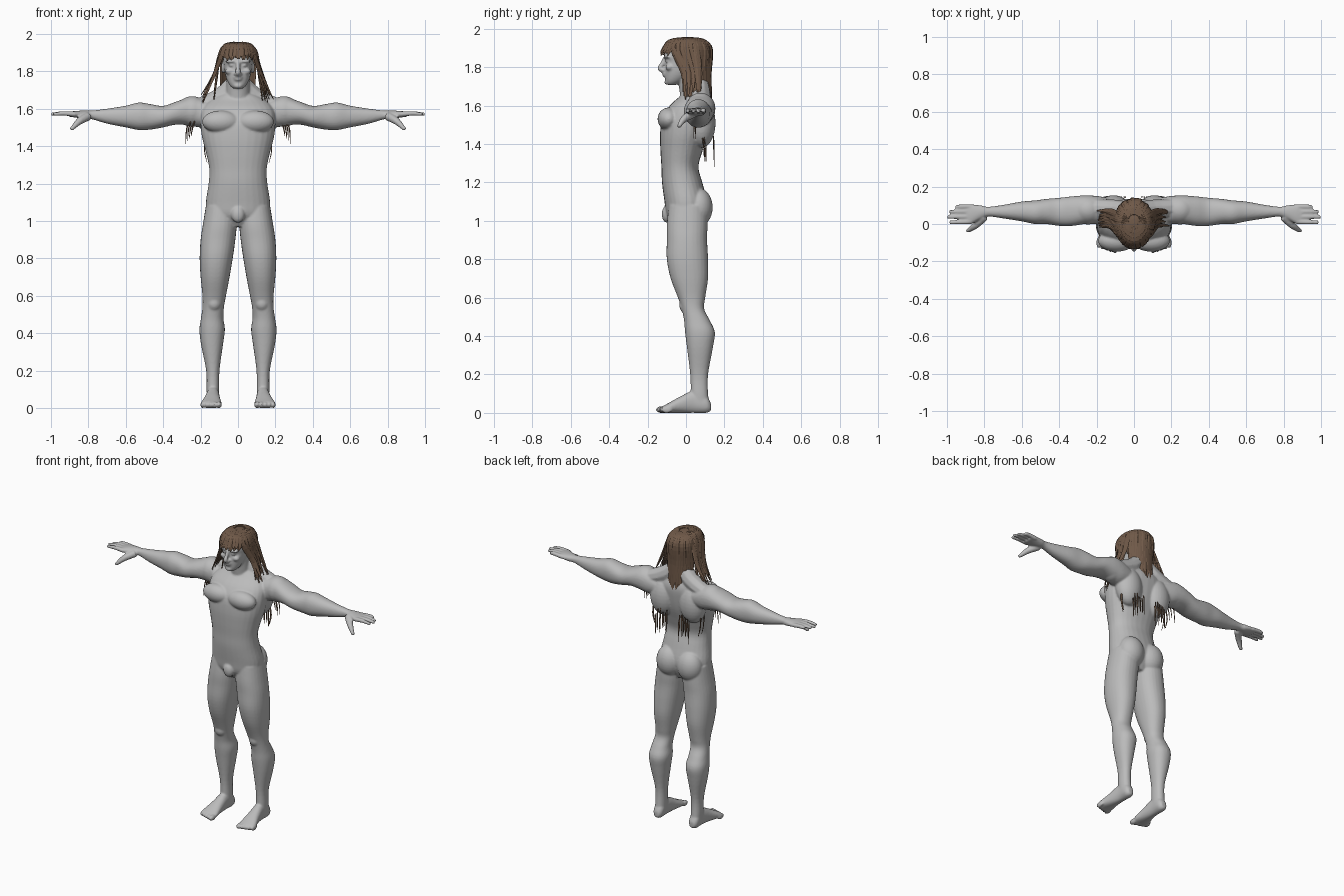
import bpy, bmesh, math, random
from mathutils import Vector, Matrix

random.seed(4)
default_cube = bpy.data.objects.get("Cube")
if default_cube:
    bpy.data.objects.remove(default_cube, do_unlink=True)


def material(name, colour):
    mat = bpy.data.materials.new(name)
    mat.use_nodes = True
    mat.diffuse_color = colour
    mat.node_tree.nodes["Principled BSDF"].inputs["Base Color"].default_value = colour
    return mat


def resample(rows, steps):
    """Catmull-Rom interpolation through rows of numbers."""
    result = []
    for i in range(len(rows) - 1):
        before, start = rows[max(i - 1, 0)], rows[i]
        end, after = rows[i + 1], rows[min(i + 2, len(rows) - 1)]
        for s in range(steps):
            t = s / steps
            result.append([b + t / 2 * (c - a + t * (2 * a - 5 * b + 4 * c - d + t * (3 * (b - c) + d - a)))
                           for a, b, c, d in zip(before, start, end, after)])
    return result + [list(rows[-1])]


def skin_rings(bm, rings):
    """Joins rings of points into a closed surface."""
    loops = [[bm.verts.new(p) for p in ring] for ring in rings]
    count = len(loops[0])
    for low, high in zip(loops, loops[1:]):
        for i in range(count):
            j = (i + 1) % count
            bm.faces.new((low[i], low[j], high[j], high[i]))
    bm.faces.new(loops[0][::-1])
    bm.faces.new(loops[-1])


def loft(bm, axis, rows, power=2.2, sides=28):
    """Rows hold a position on the axis and the limits on the other two axes."""
    rings = []
    for pos, a0, a1, b0, b1 in resample(rows, 4):
        ring = []
        for k in range(sides):
            angle = math.tau * k / sides
            c, s = math.cos(angle), math.sin(angle)
            u = (a0 + a1) / 2 + (a1 - a0) / 2 * math.copysign(abs(c) ** (2 / power), c)
            v = (b0 + b1) / 2 + (b1 - b0) / 2 * math.copysign(abs(s) ** (2 / power), s)
            ring.append({"x": (pos, u, v), "y": (u, pos, v), "z": (u, v, pos)}[axis])
        rings.append(ring)
    skin_rings(bm, rings)


def tube(bm, points, radii, out=(0, 0, 1), flat=1.0, sides=10, steps=3):
    """Tapered tube along a path, flattened in the out direction."""
    path = resample([(*p, r) for p, r in zip(points, radii)], steps)
    rings = []
    for i, (x, y, z, r) in enumerate(path):
        tangent = Vector(path[min(i + 1, len(path) - 1)][:3]) - Vector(path[max(i - 1, 0)][:3])
        tangent.normalize()
        side = tangent.cross(Vector(out)).normalized()
        up = side.cross(tangent)
        rings.append([Vector((x, y, z)) + r * (math.cos(math.tau * k / sides) * side
                      + flat * math.sin(math.tau * k / sides) * up) for k in range(sides)])
    skin_rings(bm, rings)


def ball(bm, centre, radii):
    bmesh.ops.create_uvsphere(bm, u_segments=28, v_segments=16, radius=1,
                              matrix=Matrix.Translation(centre) @ Matrix.Diagonal((*radii, 1)))


def finish(bm, name, mat):
    bmesh.ops.recalc_face_normals(bm, faces=bm.faces)
    mesh = bpy.data.meshes.new(name)
    bm.to_mesh(mesh)
    bm.free()
    mesh.materials.append(mat)
    obj = bpy.data.objects.new(name, mesh)
    bpy.context.collection.objects.link(obj)
    return obj


skin = material("grey skin", (0.5, 0.5, 0.5, 1))
brown = material("brown hair", (0.16, 0.1, 0.065, 1))
body = bmesh.new()

# Torso: height, half width, front, back
trunk = [(.97, .14, -.06, .07), (1.03, .165, -.1, .1), (1.1, .172, -.112, .11),
         (1.2, .157, -.125, .085), (1.28, .154, -.128, .065), (1.36, .17, -.133, .085),
         (1.45, .193, -.135, .115), (1.53, .2, -.125, .13), (1.6, .19, -.085, .135),
         (1.65, .14, -.03, .12), (1.68, .08, -.01, .1)]
loft(body, "z", [(z, -w, w, f, b) for z, w, f, b in trunk])
ball(body, (.092, -.09, 1.53), (.1, .058, .06))      # chest muscle
ball(body, (.11, .08, 1.51), (.09, .074, .13))       # shoulder blade
ball(body, (.077, .065, 1.07), (.085, .074, .1))     # buttock
ball(body, (0, -.1, 1.035), (.036, .026, .045))      # groin
ball(body, (.245, .075, 1.585), (.085, .078, .082))  # shoulder
tube(body, [(.01, .06, 1.74), (.09, .075, 1.66), (.2, .085, 1.61)], [.05, .055, .05])

# Leg: height, inner, outer, front, back
loft(body, "z", [(1.08, .01, .172, -.09, .11), (.98, .007, .188, -.1, .112), (.9, .014, .2, -.1, .11),
                 (.8, .028, .205, -.1, .115), (.7, .045, .2, -.08, .115), (.6, .064, .19, -.042, .1),
                 (.54, .075, .19, -.022, .095), (.48, .078, .198, -.01, .125), (.42, .07, .206, -.005, .15),
                 (.34, .08, .198, .005, .14), (.2, .099, .17, .022, .115), (.1, .1, .168, .025, .115),
                 (.05, .1, .166, .03, .122)])
ball(body, (.128, .005, .56), (.04, .04, .045))      # kneecap

# Foot and toes
loft(body, "y", [(.13, .115, .15, .012, .05), (.105, .1, .166, 0, .09), (.04, .1, .167, 0, .115),
                 (-.03, .095, .18, 0, .085), (-.09, .088, .198, 0, .052), (-.12, .09, .198, 0, .036)])
for i in range(5):
    ball(body, (.102 + .022 * i, -.128 + .007 * i, .017), (.015 - .001 * i, .03, .018))

# Arm: distance out, front, back, bottom, top
loft(body, "x", [(.14, .0, .14, 1.51, 1.63), (.2, .0, .15, 1.5, 1.655), (.26, .0, .153, 1.51, 1.66),
                 (.33, -.01, .148, 1.515, 1.638), (.4, -.01, .14, 1.5, 1.615), (.47, .0, .134, 1.488, 1.625),
                 (.53, .0, .126, 1.486, 1.633), (.6, .014, .12, 1.5, 1.616), (.7, .03, .102, 1.52, 1.6),
                 (.78, .04, .092, 1.543, 1.59), (.82, .026, .1, 1.545, 1.59), (.87, .0, .105, 1.553, 1.588),
                 (.9, .0, .103, 1.556, 1.583)])

# Fingers and thumb
for root, tip, reach in ((.093, .092, .955), (.066, .066, .988), (.039, .038, 1.0), (.012, .008, .988)):
    tube(body, [(.87, root, 1.57), (.93, (root + tip) / 2, 1.575), (reach, tip, 1.57)], [.014, .0125, .009])
tube(body, [(.8, .04, 1.56), (.845, -.005, 1.535), (.875, -.028, 1.507), (.893, -.038, 1.488)],
     [.024, .02, .014, .01])

# Neck, skull and jaw
tube(body, [(0, .05, 1.6), (0, .03, 1.68), (0, .01, 1.8)], [.075, .064, .06], out=(0, 1, 0), sides=24)
ball(body, (0, -.005, 1.865), (.08, .108, .088))
face = [(1.708, .026, -.1, -.05), (1.725, .044, -.107, -.02), (1.755, .06, -.11, .02),
        (1.79, .07, -.111, .05), (1.83, .076, -.106, .07), (1.855, .078, -.112, .08),
        (1.9, .076, -.104, .08)]
loft(body, "z", [(z, -w, w, f, b) for z, w, f, b in face])

# Facial features
tube(body, [(0, -.108, 1.85), (0, -.122, 1.82), (0, -.136, 1.793), (0, -.118, 1.78)],
     [.011, .012, .014, .011], out=(0, 1, 0))
ball(body, (.013, -.118, 1.786), (.01, .012, .009))  # nostril
ball(body, (.036, -.097, 1.853), (.032, .02, .009))  # brow
ball(body, (.034, -.092, 1.832), (.016, .017, .009)) # eye
ball(body, (.045, -.085, 1.8), (.024, .022, .018))   # cheekbone
ball(body, (0, -.11, 1.769), (.025, .014, .006))     # upper lip
ball(body, (0, -.109, 1.756), (.021, .014, .007))    # lower lip
ball(body, (0, -.098, 1.722), (.024, .015, .014))    # chin
ball(body, (.08, .005, 1.82), (.01, .02, .032))      # ear

# Mirror the halves and fuse everything into one smooth surface
figure = finish(body, "body", skin)
mirror = figure.modifiers.new("mirror", "MIRROR")
mirror.use_mirror_merge = False
fuse = figure.modifiers.new("fuse", "REMESH")
fuse.mode = "VOXEL"
fuse.voxel_size = .006
fuse.use_smooth_shade = True
soften = figure.modifiers.new("soften", "SMOOTH")
soften.factor = .5
soften.iterations = 4

# Hair cap, opened around the face
cap = bmesh.new()
ball(cap, (0, .005, 1.862), (.095, .122, .095))
open_verts = [v for v in cap.verts if v.co.z < 1.76 or (v.co.y < -.02 and v.co.z < 1.885)]
bmesh.ops.delete(cap, geom=open_verts, context="VERTS")
finish(cap, "hair_cap", brown)

# Hair locks fanned around the crown: fringe, flared sides and straight back
hair = bmesh.new()
locks = 72
for i in range(locks):
    turn = math.tau * (i + random.uniform(-.3, .3)) / locks
    dx, dy = math.sin(turn), -math.cos(turn)
    size = random.uniform(.98, 1.05)
    crown = (.03 * dx, .02 + .03 * dy, 1.953)
    bend = (.075 * dx, .005 + .095 * dy, 1.938)
    rim = (.1 * dx * size, .005 + .125 * dy * size, 1.89)
    if dy < -.6:
        path = [crown, bend, rim, (.1 * dx, -.005 + .13 * dy, 1.865 + random.uniform(-.012, .02))]
        widths = [.008, .014, .013, .002]
    elif dy < .45:
        flare = random.uniform(.13, .2)
        back = .035 + .09 * dy
        path = [crown, bend, rim, (math.copysign(.07 + flare * .33, dx), back, 1.77),
                (math.copysign(flare, dx), back, 1.645 + random.uniform(-.02, .03))]
        widths = [.008, .014, .015, .014, .003]
    else:
        path = [crown, bend, rim, (.102 * dx, .128 * dy, 1.76),
                (.1 * dx, .13 * dy + .005, 1.62 + random.uniform(-.04, .02))]
        widths = [.008, .014, .015, .014, .004]
    tube(hair, path, widths, out=(dx, dy, .3), flat=.4, sides=6, steps=4)
finish(hair, "hair_locks", brown)

# Loose hair ends below the shoulder blades and armpits
ends = bmesh.new()
for side in (-1, 1):
    for i in range(9):
        x = side * random.uniform(.04, .13)
        top = random.uniform(1.39, 1.45)
        tube(ends, [(x, .142, top), (x, .146, top - .05), (x, .146, top - random.uniform(.08, .16))],
             [.004, .005, .001], out=(0, 1, 0), flat=.5, sides=5)
    for i in range(4):
        x, y = .225 + .01 * i, random.uniform(.01, .06)
        tube(ends, [(side * x, y, 1.56), (side * (x + .02), y, 1.49), (side * (x + .025), y, 1.41 + .015 * (3 - i))],
             [.004, .004, .001], out=(0, 1, 0), flat=.5, sides=5)
        tube(ends, [(side * .175, y + .04, 1.46), (side * .18, y + .05, 1.38), (side * .165, y + .05, 1.31)],
             [.003, .003, .001], out=(0, 1, 0), flat=.5, sides=5)
finish(ends, "loose_hair_ends", brown)
